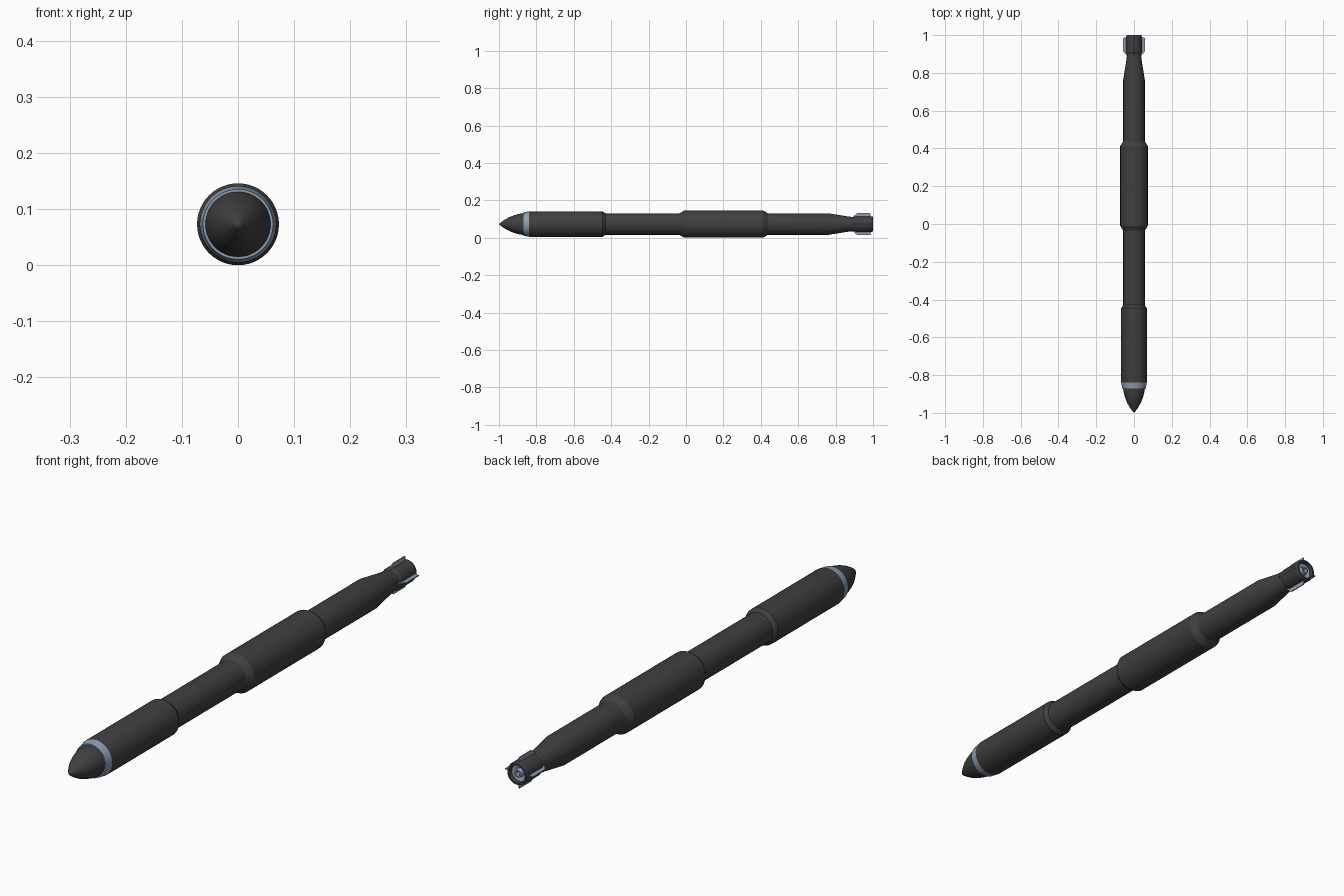
import bpy, bmesh, math
from mathutils import Matrix

if "Cube" in bpy.data.objects:
    bpy.data.objects.remove(bpy.data.objects["Cube"])

AXIS_Z = 0.073
SEG = 48


def material(name, rgb):
    m = bpy.data.materials.new(name)
    m.diffuse_color = (*rgb, 1)
    m.use_nodes = True
    m.node_tree.nodes["Principled BSDF"].inputs["Base Color"].default_value = m.diffuse_color
    return m


DARK = material("dark_grey", (0.05, 0.05, 0.05))
STEEL = material("steel_blue", (0.27, 0.34, 0.45))


def finish(name, bm, mat, angle=25):
    bmesh.ops.recalc_face_normals(bm, faces=bm.faces)
    me = bpy.data.meshes.new(name)
    bm.to_mesh(me)
    bm.free()
    me.materials.append(mat)
    ob = bpy.data.objects.new(name, me)
    bpy.context.collection.objects.link(ob)
    bpy.ops.object.select_all(action='DESELECT')
    ob.select_set(True)
    bpy.context.view_layer.objects.active = ob
    bpy.ops.object.shade_smooth_by_angle(angle=math.radians(angle))
    return ob


def lathe(name, profile, mat, angle=25):
    """Spin (y, radius) points around the long axis."""
    bm = bmesh.new()
    vs = [bm.verts.new((0, y, AXIS_Z + r)) for y, r in profile]
    es = [bm.edges.new(p) for p in zip(vs, vs[1:])]
    bmesh.ops.spin(bm, geom=vs + es, cent=(0, 0, AXIS_Z), axis=(0, 1, 0),
                   angle=2 * math.pi, steps=SEG, use_merge=True)
    bmesh.ops.remove_doubles(bm, verts=bm.verts, dist=1e-5)
    return finish(name, bm, mat, angle)


# Pointed nose
lathe("nose_cone", [(-1, 0), (-0.99, 0.009), (-0.97, 0.023), (-0.945, 0.037),
                    (-0.92, 0.047), (-0.895, 0.054), (-0.87, 0.058)], DARK, 40)

# Coloured band behind the nose
lathe("nose_band", [(-0.87, 0.058), (-0.87, 0.0625), (-0.84, 0.0675)], STEEL)

# Stepped body with tapered tail and nozzle rim
lathe("body", [(-0.84, 0.0675), (-0.835, 0.0685), (-0.446, 0.0685), (-0.43, 0.057),
               (-0.035, 0.057), (-0.01, 0.073), (0.413, 0.073), (0.438, 0.057),
               (0.765, 0.057), (0.865, 0.041), (0.9, 0.037), (0.91, 0.042),
               (0.99, 0.042), (1.0, 0.039), (1.0, 0.033), (0.985, 0.031)], DARK, 12)

# Recessed nozzle with dark throat
lathe("nozzle", [(0.985, 0.031), (0.98, 0.016), (0.995, 0.014), (0.995, 0.009),
                 (0.975, 0.008)], STEEL)
lathe("nozzle_throat", [(0.975, 0.008), (0.975, 0)], DARK)

# Four tail fins, thin plates with a swept leading edge
outline = [(0.885, 0.034), (0.915, 0.058), (0.985, 0.058), (0.99, 0.034)]
for i in range(4):
    bm = bmesh.new()
    f = bm.faces.new([bm.verts.new((-0.002, y, r)) for y, r in outline])
    ext = bmesh.ops.extrude_face_region(bm, geom=[f])["geom"]
    bmesh.ops.translate(bm, vec=(0.004, 0, 0),
                        verts=[v for v in ext if isinstance(v, bmesh.types.BMVert)])
    bmesh.ops.transform(bm, verts=bm.verts, matrix=Matrix.Translation((0, 0, AXIS_Z))
                        @ Matrix.Rotation(i * math.pi / 2, 4, 'Y'))
    finish(f"tail_fin_{i + 1}", bm, STEEL)
